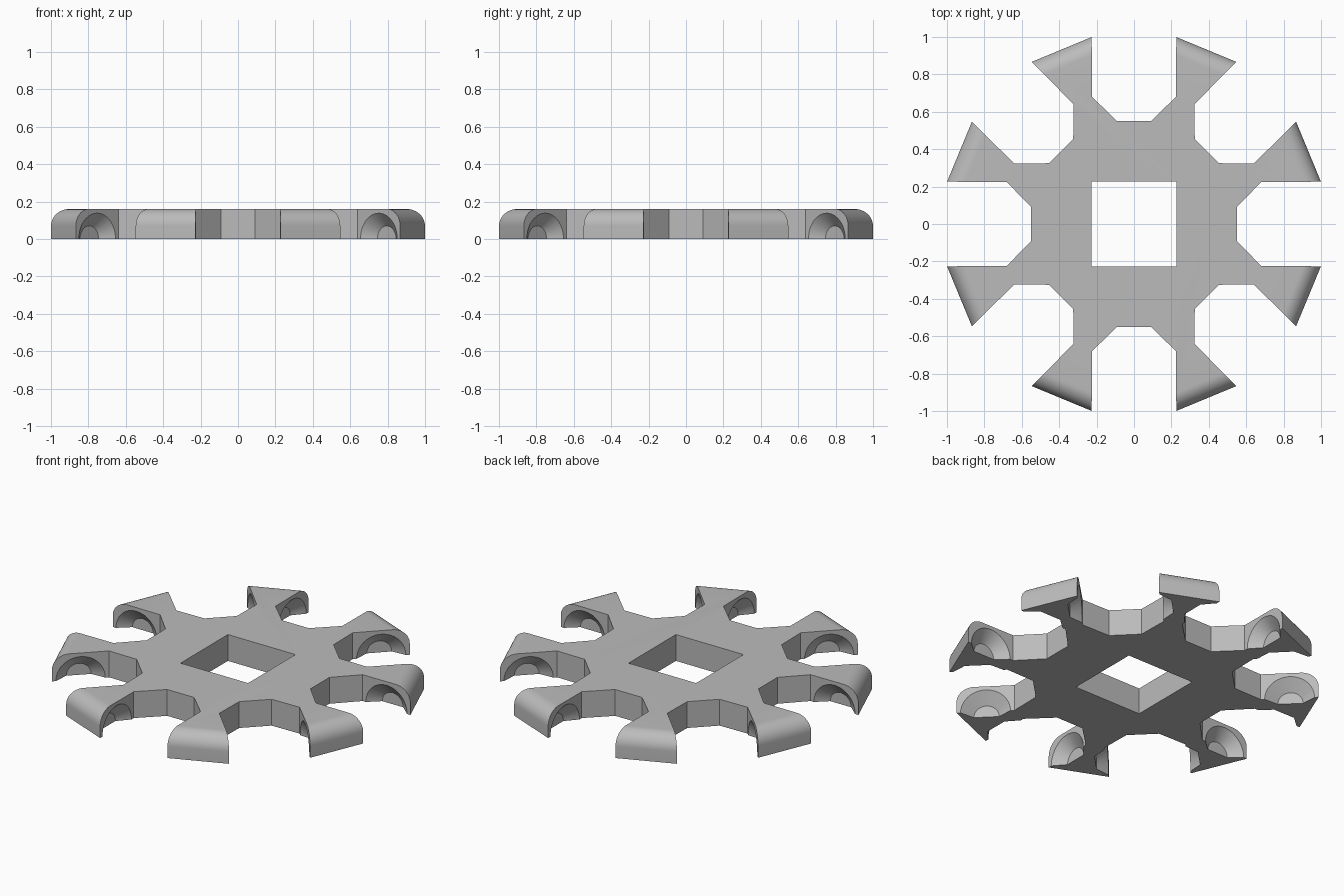
import bpy, bmesh
from math import radians, pi
from mathutils import Matrix, Vector

ARMS = 8
HEIGHT = 0.16
HOLE = 0.227
ROUND = 0.09
# Half outline of one arm lying along +x: root, neck, tip
ARM = [Vector((0.543, 0.127, 0)), Vector((0.714, 0.053, 0)), Vector((1.01, 0.1735, 0))]

if "Cube" in bpy.data.objects:
    bpy.data.objects.remove(bpy.data.objects["Cube"])


def make_object(name, bm):
    bmesh.ops.recalc_face_normals(bm, faces=bm.faces[:])
    mesh = bpy.data.meshes.new(name)
    bm.to_mesh(mesh)
    bm.free()
    obj = bpy.data.objects.new(name, mesh)
    bpy.context.collection.objects.link(obj)
    return obj


def arm_turn(i):
    return Matrix.Rotation(2 * pi * (i + 0.5) / ARMS, 4, 'Z')


# Plate with eight flared arms
bm = bmesh.new()
mirror = Matrix.Scale(-1, 4, (0, 1, 0))
outline = [mirror @ p for p in ARM] + ARM[::-1]
verts = [bm.verts.new(arm_turn(i) @ p) for i in range(ARMS) for p in outline]
base = bm.faces.new(verts)
top = bmesh.ops.extrude_face_region(bm, geom=[base], use_keep_orig=True)
top_verts = [g for g in top["geom"] if isinstance(g, bmesh.types.BMVert)]
bmesh.ops.translate(bm, verts=top_verts, vec=(0, 0, HEIGHT))

# Rounded upper edge on each arm tip
tip_edges = [e for e in bm.edges
             if all(v.co.z > HEIGHT / 2 and v.co.xy.length > 1 for v in e.verts)]
bmesh.ops.bevel(bm, geom=tip_edges, offset=ROUND, offset_type='OFFSET',
                segments=12, profile=0.5, affect='EDGES')
plate = make_object("rotor_plate", bm)

# Cutter: square centre hole and a conical pocket in both sides of each arm
bm = bmesh.new()
bmesh.ops.create_cube(bm, size=1, matrix=Matrix.Diagonal((2 * HOLE, 2 * HOLE, 1, 1)))
RIM, FLOOR, DEPTH, OVER = 0.138, 0.07, 0.06, 0.01
slope = (RIM - FLOOR) / DEPTH
middle = (ARM[1] + ARM[2]) / 2
along = (ARM[2] - ARM[1]).normalized()
outward = Vector((-along.y, along.x, 0))
for i in range(ARMS):
    for flip in (Matrix.Identity(4), mirror):
        spot = arm_turn(i) @ flip @ (middle + outward * (OVER - DEPTH) / 2)
        facing = (arm_turn(i) @ flip).to_3x3() @ outward
        turn = facing.to_track_quat('Z', 'Y').to_matrix().to_4x4()
        bmesh.ops.create_cone(bm, cap_ends=True, segments=48, radius1=FLOOR,
                              radius2=RIM + slope * OVER, depth=DEPTH + OVER,
                              matrix=Matrix.Translation(spot) @ turn)
cutter = make_object("pocket_cutter", bm)
cutter.hide_render = True

cut = plate.modifiers.new("cut_pockets", 'BOOLEAN')
cut.operation = 'DIFFERENCE'
cut.solver = 'EXACT'
cut.object = cutter
bpy.ops.object.select_all(action='DESELECT')
plate.select_set(True)
bpy.context.view_layer.objects.active = plate
bpy.ops.object.modifier_apply(modifier=cut.name)
bpy.data.objects.remove(cutter)

# Plain grey material
grey = bpy.data.materials.new("plain_grey")
grey.use_nodes = True
colour = (0.5, 0.5, 0.5, 1)
grey.diffuse_color = colour
grey.node_tree.nodes["Principled BSDF"].inputs["Base Color"].default_value = colour
plate.data.materials.clear()
plate.data.materials.append(grey)
bpy.ops.object.shade_smooth_by_angle(angle=radians(30))
